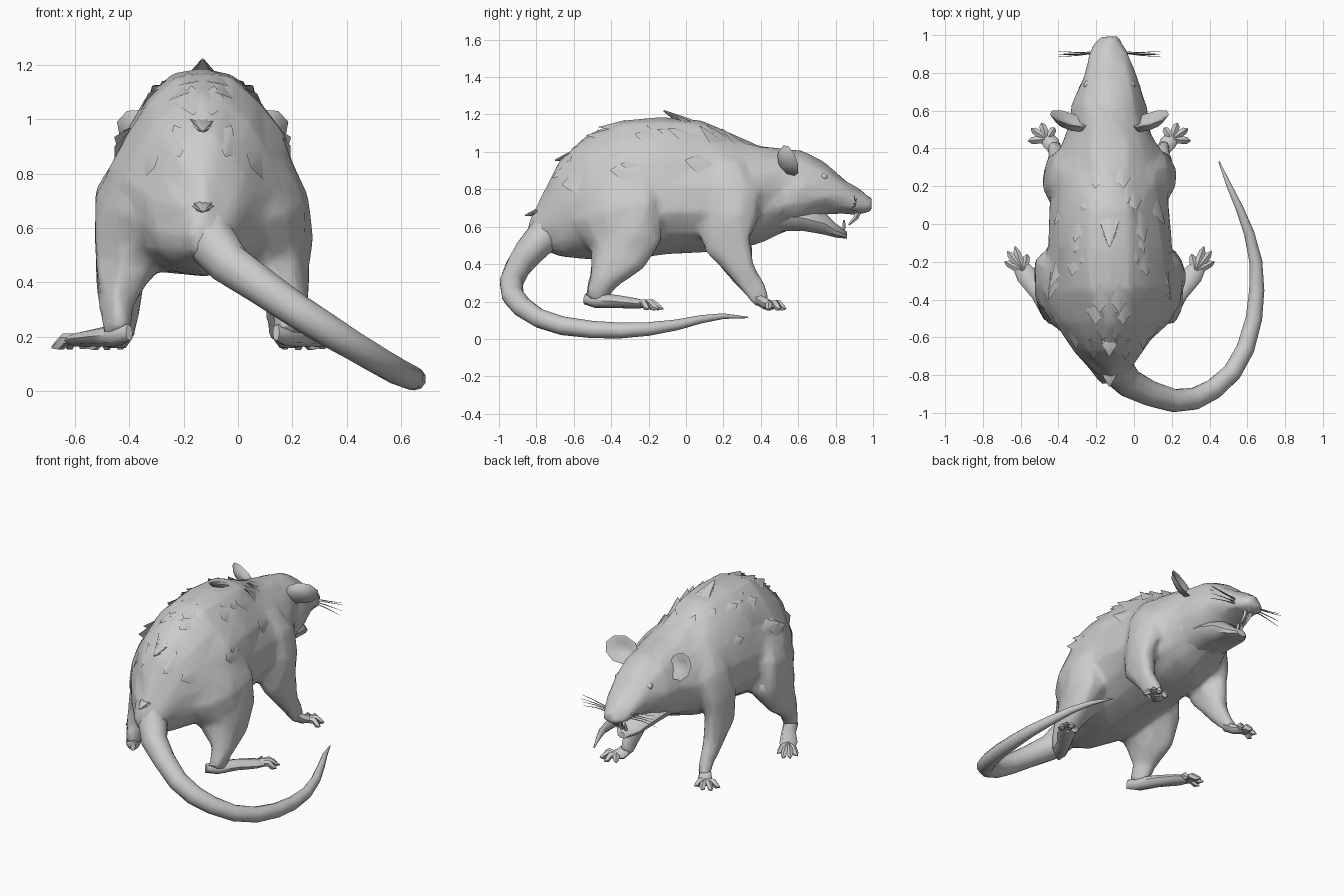
import bpy, bmesh, math, random
from mathutils import Vector

if "Cube" in bpy.data.objects:
    bpy.data.objects.remove(bpy.data.objects["Cube"])
random.seed(7)
CX = -0.13                      # the animal's symmetry plane; the tail swings to +x


def make(name, lofts, mirror=False, jitter=0.0):
    """Mesh object from several lofts, each a list of closed vertex rings."""
    bm = bmesh.new()
    for rings in lofts:
        rows = [[bm.verts.new(Vector(p) + Vector([random.uniform(-jitter, jitter) for _ in range(3)]))
                 for p in ring] for ring in rings]
        n = len(rows[0])
        for a, b in zip(rows, rows[1:]):
            for i in range(n):
                j = (i + 1) % n
                bm.faces.new((a[i], a[j], b[j], b[i]))
        bm.faces.new(rows[0])
        bm.faces.new(rows[-1])
    bmesh.ops.recalc_face_normals(bm, faces=bm.faces)
    me = bpy.data.meshes.new(name)
    bm.to_mesh(me)
    bm.free()
    ob = bpy.data.objects.new(name, me)
    ob.location.x = CX
    bpy.context.collection.objects.link(ob)
    if mirror:
        ob.modifiers.new("mirror", 'MIRROR')
    return ob


def tube(pts, n=8, ref=(1, 0, 0)):
    """Rings along a path of (x, y, z, radius along ref, other radius)."""
    rings = []
    for i, p in enumerate(pts):
        t = (Vector(pts[min(i + 1, len(pts) - 1)][:3]) - Vector(pts[max(i - 1, 0)][:3])).normalized()
        u = Vector(ref)
        u = (u - t * u.dot(t)).normalized()
        v = t.cross(u)
        c = Vector(p[:3])
        rings.append([c + u * p[3] * math.cos(a) + v * p[-1] * math.sin(a)
                      for a in (2 * math.pi * k / n for k in range(n))])
    return rings


# body, upper head and snout: y, bottom z, top z, half width
BODY = [(-.84, .52, .63, .04), (-.77, .48, .765, .10), (-.67, .45, .955, .19),
        (-.52, .43, 1.09, .285), (-.35, .42, 1.175, .345), (-.12, .45, 1.19, .325),
        (.08, .47, 1.165, .31), (.25, .48, 1.09, .30), (.40, .52, 1.04, .26),
        (.52, .57, 1.015, .215), (.63, .61, 1.0, .195), (.74, .67, .95, .157),
        (.85, .675, .855, .115), (.91, .67, .805, .107), (.955, .665, .775, .08), (1.0, .69, .74, .04)]


def section_point(s, a):
    y, lo, hi, w = s
    k = .2 if y < .35 else .1           # the back is more peaked than the head
    return Vector((w * math.cos(a) * (1 - k * math.sin(a)), y,
                   (lo + hi) / 2 + (hi - lo) / 2 * math.sin(a)))


def surface(y, a):
    for s, e in zip(BODY, BODY[1:]):
        if y <= e[0]:
            f = (y - s[0]) / (e[0] - s[0])
            return section_point([p + (q - p) * f for p, q in zip(s, e)], a)
    return section_point(BODY[-1], a)


trunk = [[section_point(s, 2 * math.pi * k / 16) for k in range(16)] for s in BODY]
front_leg = tube([(.15, .22, .94, .09, .11), (.205, .22, .80, .115, .19), (.25, .215, .64, .10, .17),
                  (.275, .225, .51, .075, .135), (.28, .30, .36, .055, .075),
                  (.28, .37, .26, .045, .055), (.29, .41, .19, .04, .04)], 10, (1, -.2, 0))
# the thigh splays outwards at the front
hind_leg = tube([(.13, -.42, .96, .08, .12), (.19, -.40, .82, .12, .22), (.238, -.37, .67, .14, .26),
                 (.26, -.345, .53, .135, .22), (.292, -.375, .43, .098, .155),
                 (.32, -.44, .32, .06, .08), (.31, -.49, .21, .047, .053)], 12, (1, -.4, 0))
legs = [front_leg, hind_leg]
legs += [[[Vector((-p.x, p.y, p.z)) for p in r] for r in leg] for leg in legs]

# body and legs fused into one skin, then reduced to a low polygon count
body = make("body_and_legs", [trunk] + legs, jitter=.012)
m = body.modifiers.new("fuse", 'REMESH')
m.mode, m.voxel_size, m.use_smooth_shade = 'VOXEL', .018, True
m = body.modifiers.new("soften", 'SMOOTH')
m.factor, m.iterations = .5, 5
body.modifiers.new("reduce", 'DECIMATE').ratio = .12

# lower jaw, open
jaw = [(.48, .57, .74, .15), (.62, .575, .72, .15), (.74, .555, .68, .12),
       (.80, .54, .62, .085), (.86, .535, .575, .035)]
make("lower_jaw", [[[section_point(s, 2 * math.pi * k / 10) for k in range(10)] for s in jaw]])

# a few broad fur tufts pointing backwards, raised slightly at the tip
tufts = []
for i in range(16):
    y = -.66 + i * .066
    a = random.uniform(.1, 1.4)
    c = surface(y, a)
    back = (surface(y - .04, a) - c).normalized()
    side = (surface(y, a + .1) - c).normalized()
    nrm = back.cross(side).normalized()
    if nrm.dot(Vector((c.x, 0, c.z - .8))) < 0:
        nrm = -nrm
    tip = c + back * random.uniform(.07, .11) + nrm * random.uniform(.01, .025)
    w = random.uniform(.05, .085)
    base = [c + side * w - nrm * .018, c - back * .08 - nrm * .01, c - side * w - nrm * .018]
    tufts.append([base, [tip + (p - c) * .03 for p in base]])
for y, z, l in ((0, 1.155, .12), (-.6, .985, .10), (-.76, .69, .10)):     # ridge tufts
    tufts.append(tube([(0, y + .06, z - .03, .07, .035), (0, y, z, .06, .03),
                       (0, y - l, z + (.065 if y == 0 else -.03), .004, .004)], 5))
make("fur_tufts", tufts, mirror=True)

# cupped ears, leaning back at the top
A, B, ear = Vector((.10, .022, .035)), Vector((-.02, -.04, .075)), []
for sc, off in ((.35, -.05), (.75, -.035), (1, 0), (.85, 0), (.4, -.025)):
    ear.append([Vector((.215 + .15 * off, .557 + off, .955 + off * .3))
                + (A * math.cos(t) + B * math.sin(t)) * sc
                for t in (2 * math.pi * k / 9 for k in range(9))])
make("ears", [ear], mirror=True)

# small eyes, mostly sunk in
make("eyes", [tube([(.105, .735, .862, .012), (.118, .737, .867, .022),
                    (.13, .74, .87, .016), (.135, .741, .871, .005)], 8, (0, 0, 1))], mirror=True)

# incisors, upper and lower
make("teeth", [tube([(.018, .93, .70, .016), (.016, .91, .65, .014), (.014, .87, .61, .005)], 5),
               tube([(.015, .82, .55, .013), (.014, .845, .60, .011), (.013, .845, .635, .004)], 5)],
     mirror=True)

# whiskers
make("whiskers", [tube([(.05, .91, .72 + dz * .3, .005), (.17, .90 + dy * .5, .725 + dz * .6, .003),
                        (.27, .90 + dy, .72 + dz, .001)], 3, (0, 0, 1))
                  for dy, dz in ((.015, .03), (-.005, .0), (-.015, -.03), (.0, .05))], mirror=True)


def foot(name, palm, start, tips):
    """A flat sole with tapering clawed toes."""
    parts = [tube(palm, 8)]
    for tx, ty in tips:
        s, e = Vector(start), Vector((tx, ty, .16))
        m = s.lerp(e, .55) + Vector((0, 0, .018))
        parts.append(tube([(*s, .022), (*m, .021), (*s.lerp(e, .8), .018), (*e, .003)], 5, (0, 0, 1)))
    make(name, parts, mirror=True)


foot("front_paws", [(.28, .38, .22, .034, .034), (.31, .43, .185, .045, .03), (.345, .47, .178, .035, .02)],
     (.33, .45, .18), [(.43, .44), (.415, .505), (.36, .535), (.29, .51)])
foot("hind_feet", [(.27, -.54, .215, .015, .03), (.31, -.48, .205, .045, .04), (.37, -.37, .20, .045, .035),
                   (.44, -.27, .19, .055, .028), (.475, -.22, .185, .04, .02)],
     (.455, -.25, .19), [(.555, -.20), (.54, -.145), (.50, -.12), (.435, -.16)])

# tail, curling round to the right along the ground
tail = [(-.12, -.66, .66, .12), (-.10, -.76, .55, .095), (-.03, -.84, .465, .08), (.08, -.895, .39, .07),
        (.21, -.935, .30, .063), (.32, -.925, .23, .06), (.42, -.875, .17, .056), (.52, -.785, .11, .052),
        (.59, -.66, .07, .05), (.635, -.5, .05, .046), (.65, -.35, .045, .042), (.645, -.2, .053, .036),
        (.61, -.05, .075, .029), (.56, .08, .105, .022), (.505, .2, .122, .015), (.45, .33, .115, .004)]
make("tail", [tube([(x - CX, y, z, r) for x, y, z, r in tail], 10, (0, 0, 1))])

bpy.ops.object.select_all(action='DESELECT')
for ob in bpy.data.objects:
    ob.select_set(True)
    bpy.context.view_layer.objects.active = ob
bpy.ops.object.shade_smooth_by_angle(angle=math.radians(50))
